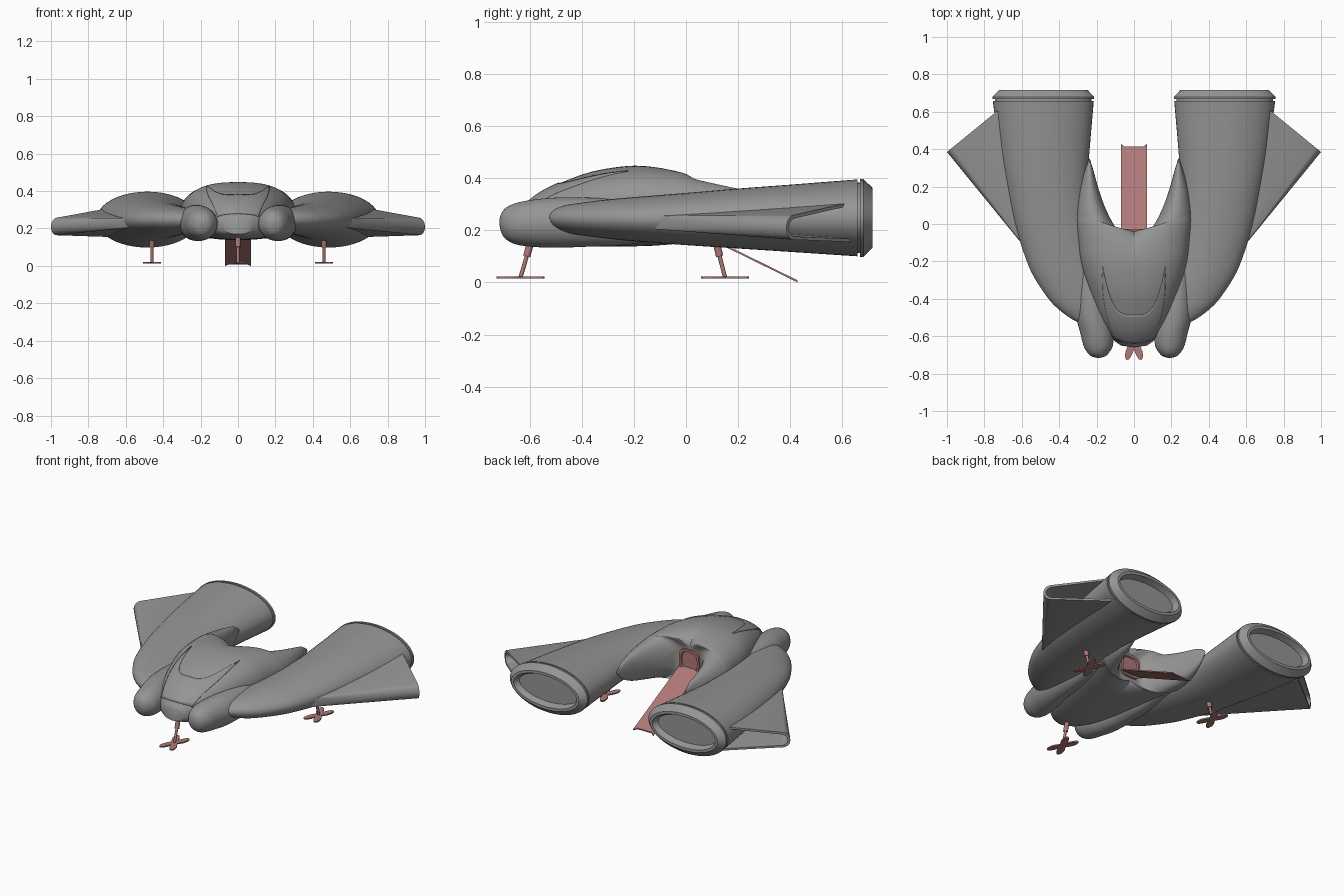
import bpy, bmesh
from math import sin, cos, pi, sqrt
from mathutils import Vector

cube = bpy.data.objects.get("Cube")
if cube:
    bpy.data.objects.remove(cube)


def material(name, rgb):
    m = bpy.data.materials.new(name)
    m.use_nodes = True
    m.diffuse_color = (*rgb, 1)
    m.node_tree.nodes["Principled BSDF"].inputs["Base Color"].default_value = (*rgb, 1)
    return m


HULL = material("hull grey", (0.3, 0.3, 0.3))
GEAR = material("dusty red", (0.43, 0.19, 0.19))


def finish(name, bm, mat, mirror=False, angle=40):
    """Optionally mirror in x, clean up and turn a bmesh into a shaded object."""
    if mirror:
        copy = bmesh.ops.duplicate(bm, geom=bm.verts[:] + bm.edges[:] + bm.faces[:])
        for v in copy["geom"]:
            if isinstance(v, bmesh.types.BMVert):
                v.co.x *= -1
    bmesh.ops.remove_doubles(bm, verts=bm.verts, dist=0.0004)
    bmesh.ops.recalc_face_normals(bm, faces=bm.faces)
    me = bpy.data.meshes.new(name)
    bm.to_mesh(me)
    bm.free()
    me.materials.append(mat)
    ob = bpy.data.objects.new(name, me)
    bpy.context.collection.objects.link(ob)
    bpy.ops.object.select_all(action="DESELECT")
    ob.select_set(True)
    bpy.context.view_layer.objects.active = ob
    bpy.ops.object.shade_smooth_by_angle(angle=angle * pi / 180)
    return ob


def loft(name, rings, mat, mirror=False, closed=lambda i: True):
    """Skin a list of point rings and cap both ends."""
    bm = bmesh.new()
    vs = [[bm.verts.new(p) for p in ring] for ring in rings]
    n = len(rings[0])
    for i in range(len(vs) - 1):
        for j in range(n if closed(i) else n - 1):
            k = (j + 1) % n
            bm.faces.new((vs[i][j], vs[i][k], vs[i + 1][k], vs[i + 1][j]))
    bm.faces.new(vs[0])
    bm.faces.new(vs[-1])
    return finish(name, bm, mat, mirror)


def spline(rows, sub=5):
    """Smoothly interpolate rows of numbers."""
    out = []
    for i in range(len(rows) - 1):
        a, b, c, d = (rows[max(0, min(len(rows) - 1, i + o))] for o in (-1, 0, 1, 2))
        for s in range(sub):
            t = s / sub
            out.append([q + 0.5 * t * (r - p + t * (2 * p - 5 * q + 4 * r - w + t * (3 * (q - r) + w - p)))
                        for p, q, r, w in zip(a, b, c, d)])
    return out + [list(rows[-1])]


def oval(y, x0, x1, z0, z1, inset=0, n=48):
    cx, cz, rx, rz = (x0 + x1) / 2, (z0 + z1) / 2, (x1 - x0) / 2 - inset, (z1 - z0) / 2 - inset
    return [(cx + rx * cos(2 * pi * i / n), y, cz + rz * sin(2 * pi * i / n)) for i in range(n)]


# Central hull: inner x, y, outer x, y, top, bottom, inner fullness
SUB = 5
hull_rows = [
    (0, -.66, .07, -.65, .25, .17, 1), (0, -.62, .12, -.61, .295, .155, 1),
    (0, -.56, .16, -.55, .342, .145, 1), (0, -.48, .20, -.47, .382, .14, 1),
    (0, -.36, .25, -.33, .425, .138, 1), (0, -.22, .285, -.2, .447, .138, 1),
    (0, -.12, .30, -.08, .445, .138, .95), (0, -.06, .308, 0, .435, .14, .78),
    (0, -.04, .31, .04, .425, .14, .6), (.075, -.04, .308, .08, .41, .14, .55),
    (.11, 0, .303, .12, .395, .15, .3), (.155, .09, .293, .18, .375, .165, .1),
    (.19, .19, .275, .25, .355, .19, 0), (.215, .28, .255, .31, .335, .23, 0),
    (.235, .345, .24, .35, .30, .28, 0)]


def hull_section(px, py, qx, qy, top, bottom, k, n=16):
    px, k = max(0, px), max(0, min(1, k))
    zc = bottom + 0.45 * (top - bottom)
    upper, lower = [], []
    for i in range(n + 1):
        u = (1 - cos(pi * i / n)) / 2
        h = (1 - u ** 2.5) ** 0.4 * sqrt(k * k + (1 - k * k) * (1 - (1 - u) ** 3))
        h *= 1 + 0.15 * (1 - k)
        x, y = px + (qx - px) * u, py + (qy - py) * u
        upper.append((x, y, zc + (top - zc) * h))
        lower.append((x, y, zc + (bottom - zc) * h))
    return upper + lower[-2::-1]


hull = loft("central_hull", [hull_section(*r) for r in spline(hull_rows, SUB)], HULL, True,
            closed=lambda i: i >= 8 * SUB)

# Raised windscreen panel wrapped on to the hull
bm = bmesh.new()
N, M = 32, 14
grid = []
for i in range(N + 1):
    s = 2 * i / N - 1
    front = Vector((.108 * s, -.635 + .025 * s * s, 1))
    back = Vector((.168 * s, -.487 + .265 * abs(s) ** 3.5, 1))
    grid.append([bm.verts.new(front.lerp(back, j / M) + Vector((.02 * s * sin(pi * j / M), 0, 0)))
                 for j in range(M + 1)])
for i in range(N):
    for j in range(M):
        bm.faces.new((grid[i][j], grid[i + 1][j], grid[i + 1][j + 1], grid[i][j + 1]))
screen = finish("windscreen_panel", bm, HULL)
wrap = screen.modifiers.new("wrap", "SHRINKWRAP")
wrap.target = hull
wrap.wrap_method = "PROJECT"
wrap.use_project_z = True
wrap.use_positive_direction = False
wrap.use_negative_direction = True
plate = screen.modifiers.new("plate", "SOLIDIFY")
plate.thickness = 0.009
plate.offset = 0

# Forward pods: y, inner x, outer x, bottom, top
pods = [(-.716, .182, .198, .222, .238), (-.708, .155, .225, .19, .265), (-.69, .135, .247, .165, .287),
        (-.65, .113, .27, .145, .305), (-.58, .11, .288, .136, .318), (-.5, .125, .308, .133, .325),
        (-.38, .15, .315, .137, .325), (-.22, .17, .31, .145, .315), (0, .21, .29, .18, .28)]
loft("forward_pods", [oval(*r) for r in spline(pods, 4)], HULL, True)

# Engine nacelles
END = (.215, .755, .10, .395)
nacelles = [(-.528, .24, .29, .24, .26), (-.515, .205, .32, .218, .275), (-.49, .18, .36, .203, .287),
            (-.45, .17, .41, .19, .298), (-.4, .17, .457, .18, .306), (-.3, .18, .525, .168, .318),
            (-.2, .2, .573, .158, .327), (0, .235, .637, .143, .343), (.2, .25, .68, .13, .36),
            (.4, .237, .718, .117, .375), (.658, *END)]
loft("engine_nacelles", [oval(*r) for r in spline(nacelles, 4)], HULL, True)

# Exhaust collars with a groove, chamfer and recessed disc
collar = [(.65, .012), (.668, .012), (.668, -.002), (.68, -.002), (.716, .033), (.716, .05), (.68, .066)]
loft("exhaust_collars", [oval(y, *END, inset=d) for y, d in collar], HULL, True)


# Side wings, hollow at the trailing edge
def wing_ring(t, inset=0):
    root, tip, tail = Vector((.58, -.13)), Vector((1, .385)), Vector((.70, .63))
    inner, outer = root.lerp(tail, t), root.lerp(tip, t)
    arc = [(.9 + .1 * sin(pi * i / 12), cos(pi * i / 12)) for i in range(13)]
    ring = []
    for a, side in [(0, 1), (.45, 1)] + arc + [(.45, -1), (0, -1)]:
        top = .255 + t * (.052 * (1 - a) - .003 * a)
        bottom = .205 - t * (.05 * (1 - a) + .04 * a)
        p = inner.lerp(outer, a * (1 - 3 * inset))
        ring.append((p.x, p.y, (top + bottom) / 2 + side * ((top - bottom) / 2 - inset)))
    return ring


wing = [wing_ring(.02 + .98 * i / 10) for i in range(11)]
loft("side_wings", wing + [wing_ring(1, .012), wing_ring(.7, .014)], HULL, True)


# Rear doorway frame with recessed door
def arch(y, s):
    pts = [(sin(a) * abs(sin(a)) ** -.4, cos(a) * abs(cos(a)) ** -.4)
           for a in [2 * pi * (i + .5) / 28 for i in range(28)]]
    return [(.07 * s * x, y, .278 + .073 * s * z) for x, z in pts]


loft("doorway_frame", [arch(-.06, 1), arch(-.028, 1), arch(-.028, .8), arch(-.036, .74)], GEAR)

# Boarding ramp with a notched end
bm = bmesh.new()
outline = [(-.07, 0), (.07, 0), (.07, 1), (.05, .97), (-.05, .97), (-.07, 1)]
face = bm.faces.new([bm.verts.new((x, -.04 + .468 * s, .23 * (1 - s))) for x, s in outline])
up = bmesh.ops.extrude_face_region(bm, geom=[face])["geom"]
bmesh.ops.translate(bm, vec=(0, 0, .008), verts=[v for v in up if isinstance(v, bmesh.types.BMVert)])
finish("boarding_ramp", bm, GEAR)


# Landing legs with four-toed feet
def strut(name, a, b, r, mirror):
    a, b = Vector(a), Vector(b)
    turn = (b - a).to_track_quat("Z", "Y")
    circle = [turn @ Vector((r * cos(pi * i / 8), r * sin(pi * i / 8), 0)) for i in range(16)]
    loft(name, [[a + c for c in circle], [b + c for c in circle]], GEAR, mirror)


def leg(name, x, y, lean, mirror):
    foot, knee, hip = (x, y, .018), (x, y + lean * .6, .10), (x, y + lean, .16)
    strut(name + "_piston", foot, knee, .008, mirror)
    strut(name + "_sleeve", knee, hip, .014, mirror)
    toes = []
    for i in range(48):
        a = 2 * pi * i / 48
        r = .66 - .34 * cos(4 * a)
        toes.append((x + .064 * r * cos(a), y + .122 * r * sin(a)))
    loft(name + "_foot", [[(u, v, z) for u, v in toes] for z in (.014, .022)], GEAR, mirror)


leg("front_leg", 0, -.635, .04, False)
leg("rear_leg", .46, .15, -.035, True)
